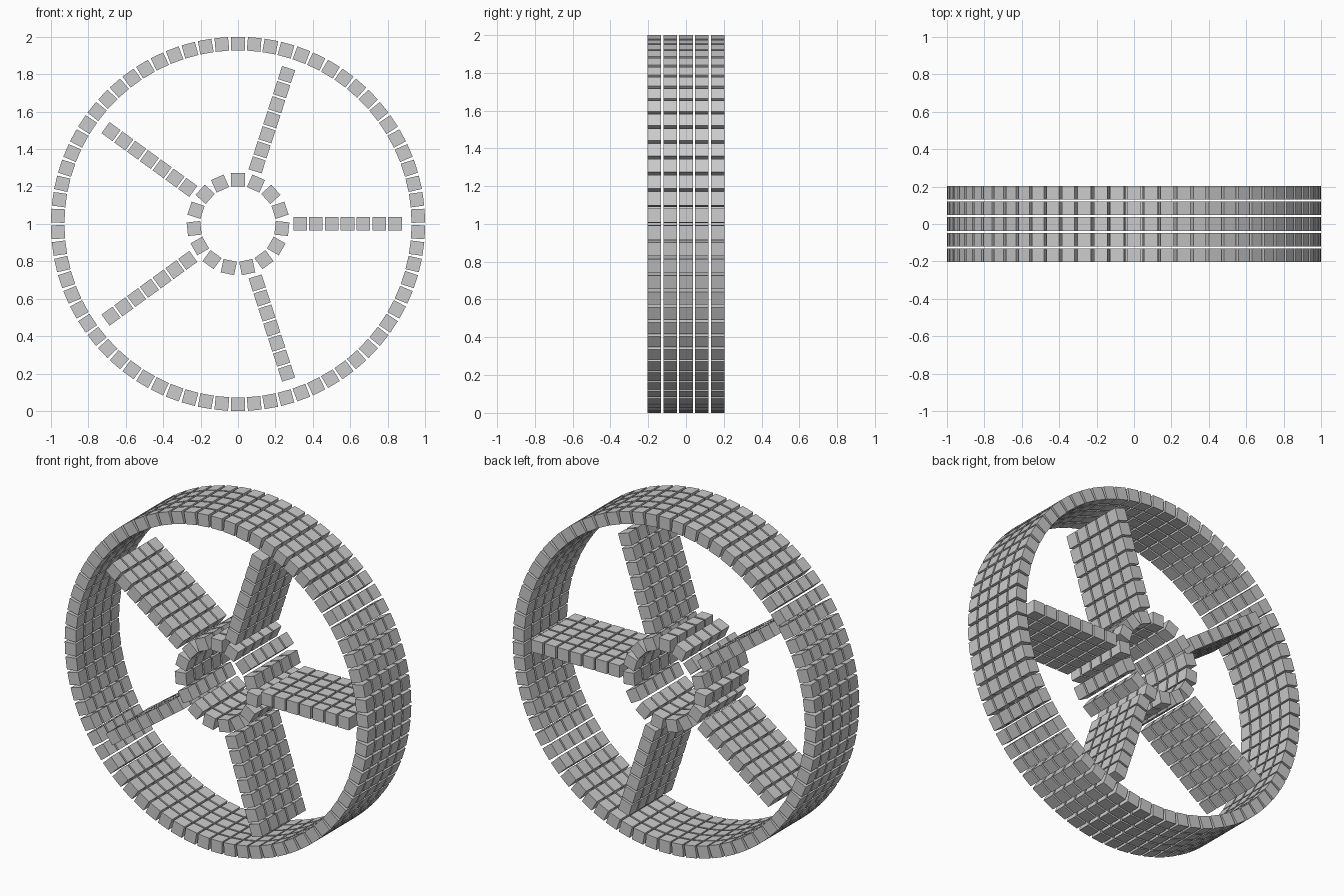
import bpy, bmesh
from math import radians
from mathutils import Matrix, Vector

if "Cube" in bpy.data.objects:
    bpy.data.objects.remove(bpy.data.objects["Cube"])

SIZE = 0.073        # edge of each small block
PITCH = 0.0838      # spacing of rows across the width
ROWS = 5
CENTRE = Vector((0, 0, 1))


def block_part(name, spots):
    """Rows of cubes across y for each (angle in degrees, radius) spot."""
    bm = bmesh.new()
    for angle, radius in spots:
        # negative turn about y carries +x towards +z
        turn = Matrix.Translation(CENTRE) @ Matrix.Rotation(-radians(angle), 4, 'Y')
        for row in range(ROWS):
            y = (row - (ROWS - 1) / 2) * PITCH
            bmesh.ops.create_cube(bm, size=SIZE,
                                  matrix=turn @ Matrix.Translation((radius, y, 0)))
    mesh = bpy.data.meshes.new(name)
    bm.to_mesh(mesh)
    bm.free()
    obj = bpy.data.objects.new(name, mesh)
    bpy.context.collection.objects.link(obj)
    return obj


def ring(count, radius):
    return [(90 + i * 360 / count, radius) for i in range(count)]


# Outer rim and hub, both with a block at the very top
block_part("rim", ring(70, 1 - SIZE / 2))
block_part("hub", ring(15, 0.236))

# Five spokes of seven blocks
for s in range(5):
    block_part(f"spoke_{s + 1}", [(72 * s, 0.332 + 0.0845 * i) for i in range(7)])
